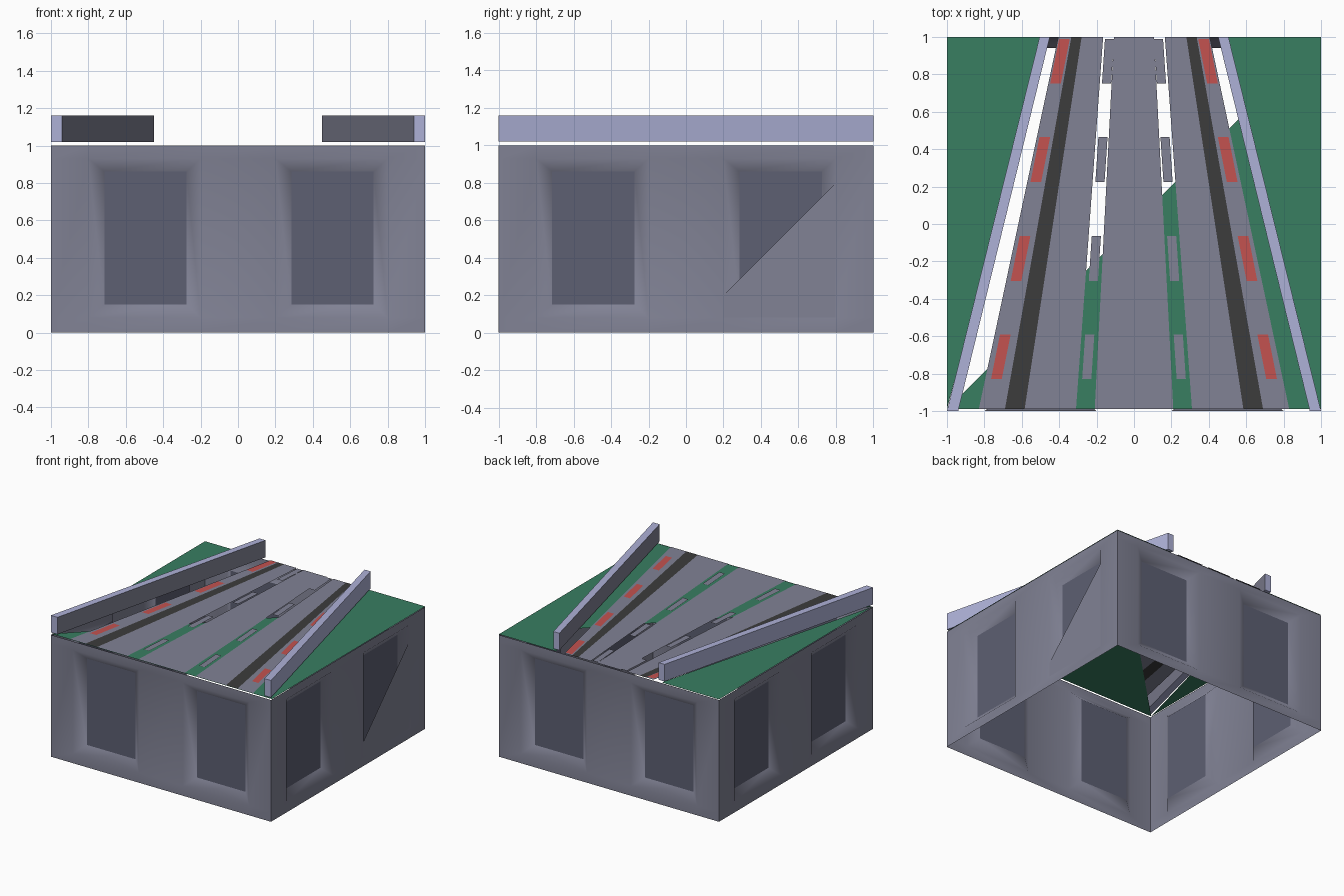
import bpy, bmesh, math
from mathutils import Matrix, Vector

if "Cube" in bpy.data.objects:
    bpy.data.objects.remove(bpy.data.objects["Cube"])


def mat(name, rgb):
    m = bpy.data.materials.new(name)
    m.diffuse_color = (*rgb, 1)
    m.use_nodes = True
    m.node_tree.nodes["Principled BSDF"].inputs["Base Color"].default_value = m.diffuse_color
    return m


GREY = mat("concrete_grey", (0.22, 0.225, 0.30))
PANE = mat("window_slate", (0.11, 0.115, 0.17))
BLUE = mat("rail_blue", (0.42, 0.44, 0.68))
GREEN = mat("grass_green", (0.04, 0.21, 0.12))
RED = mat("dash_red", (0.55, 0.085, 0.08))
BLACK = mat("stripe_black", (0.045, 0.045, 0.045))


def make(name, bm, *mats):
    me = bpy.data.meshes.new(name)
    bm.to_mesh(me)
    bm.free()
    for m in mats:
        me.materials.append(m)
    ob = bpy.data.objects.new(name, me)
    bpy.context.collection.objects.link(ob)
    return ob


def flat(name, polys, z, m):
    """Flat polygons in plan, at one height."""
    bm = bmesh.new()
    for p in polys:
        f = bm.faces.new([bm.verts.new((x, y, z)) for x, y in p])
        f.normal_update()
        if f.normal.z < 0:
            f.normal_flip()
    return make(name, bm, m)


def both(polys):
    return polys + [[(-x, y) for x, y in p] for p in polys]


# Four open-box walls, each with two windows sunk behind sloped reveals
def wall(name, turn):
    bm = bmesh.new()
    us, zs = [-1, -0.8, -0.2, 0.2, 0.8, 1], [0, 0.08, 0.93, 1]

    def quad(pts, idx=0):
        f = bm.faces.new([bm.verts.new(p) for p in pts])
        f.material_index = idx
        f.smooth = idx == 0

    for i in range(5):
        for j in range(3):
            a, b, c, d = us[i], us[i + 1], zs[j], zs[j + 1]
            outer = [(a, -1, c), (b, -1, c), (b, -1, d), (a, -1, d)]
            if j == 1 and i in (1, 3):
                a, b = a + 0.085, b - 0.075
                inner = [(a, -0.94, 0.15), (b, -0.94, 0.15), (b, -0.94, 0.86), (a, -0.94, 0.86)]
                for k in range(4):
                    n = (k + 1) % 4
                    quad([outer[k], outer[n], inner[n], inner[k]])
                quad(inner, 1)
            else:
                quad(outer)
    bmesh.ops.remove_doubles(bm, verts=bm.verts, dist=0.0005)
    bm.transform(Matrix.Rotation(turn * math.pi / 2, 4, 'Z'))
    return make(name, bm, GREY, PANE)


for k, side in enumerate(("front", "right", "back", "left")):
    wall(side + "_wall", k)

# Sloping flap that covers half of one right-hand window
bm = bmesh.new()
bm.faces.new([bm.verts.new((0.999, y, z)) for y, z in
              [(0.2, 0.07), (0.82, 0.07), (0.8, 0.8), (0.2, 0.2)]])
make("right_window_flap", bm, GREY)

# Grass: a diagonal half of the roof plus the verges outside the rails
flat("grass", [[(-1, -0.99), (1, -0.99), (1, 1)]], 1.004, GREEN)
flat("verges", both([[(-1, -0.99), (-0.48, 1), (-1, 1)]]), 1.005, GREEN)


# Tapering road strips: x range at the front edge and at the back edge
def strip(f0, f1, b0, b1):
    return [(f0, -0.99), (f1, -0.99), (b1, 1), (b0, 1)]


flat("road_centre", [strip(-0.21, 0.21, -0.107, 0.107)], 1.008, GREY)
flat("road_lanes", both([strip(0.31, 0.585, 0.165, 0.28)]), 1.008, GREY)
flat("road_shoulders", both([strip(0.69, 0.83, 0.335, 0.405)]), 1.008, GREY)
flat("black_stripes", both([strip(0.585, 0.69, 0.28, 0.335)]), 1.008, BLACK)


# Dashes following a slanted centre line x = mid - slope * y
def dashes(name, mid, slope, width, z, m):
    polys = []
    for top in (0.99, 0.465, -0.065, -0.59):
        bot = top - 0.24
        xt, xb, h = mid - slope * top, mid - slope * bot, width / 2
        polys.append([(xb - h, bot), (xb + h, bot), (xt + h, top), (xt - h, top)])
    return flat(name, both(polys), z, m)


dashes("lane_dashes", 0.197, 0.067, 0.049, 1.01, GREY)
dashes("red_dashes", 0.57, 0.2, 0.057, 1.012, RED)

# Slanted guard rails, grey on the road side
for s, side in ((-1, "left"), (1, "right")):
    bm = bmesh.new()
    bmesh.ops.create_cube(bm, size=1)
    for v in bm.verts:
        outer = v.co.x * s > 0
        front = v.co.y < 0
        x = (1.0 if outer else 0.94) if front else (0.505 if outer else 0.45)
        v.co = Vector((s * x, -1 if front else 1, 1.16 if v.co.z > 0 else 1.02))
    bmesh.ops.recalc_face_normals(bm, faces=bm.faces)
    for f in bm.faces:
        f.material_index = 1 if f.normal.x * s < -0.5 else 0
    make(side + "_rail", bm, BLUE, GREY)
